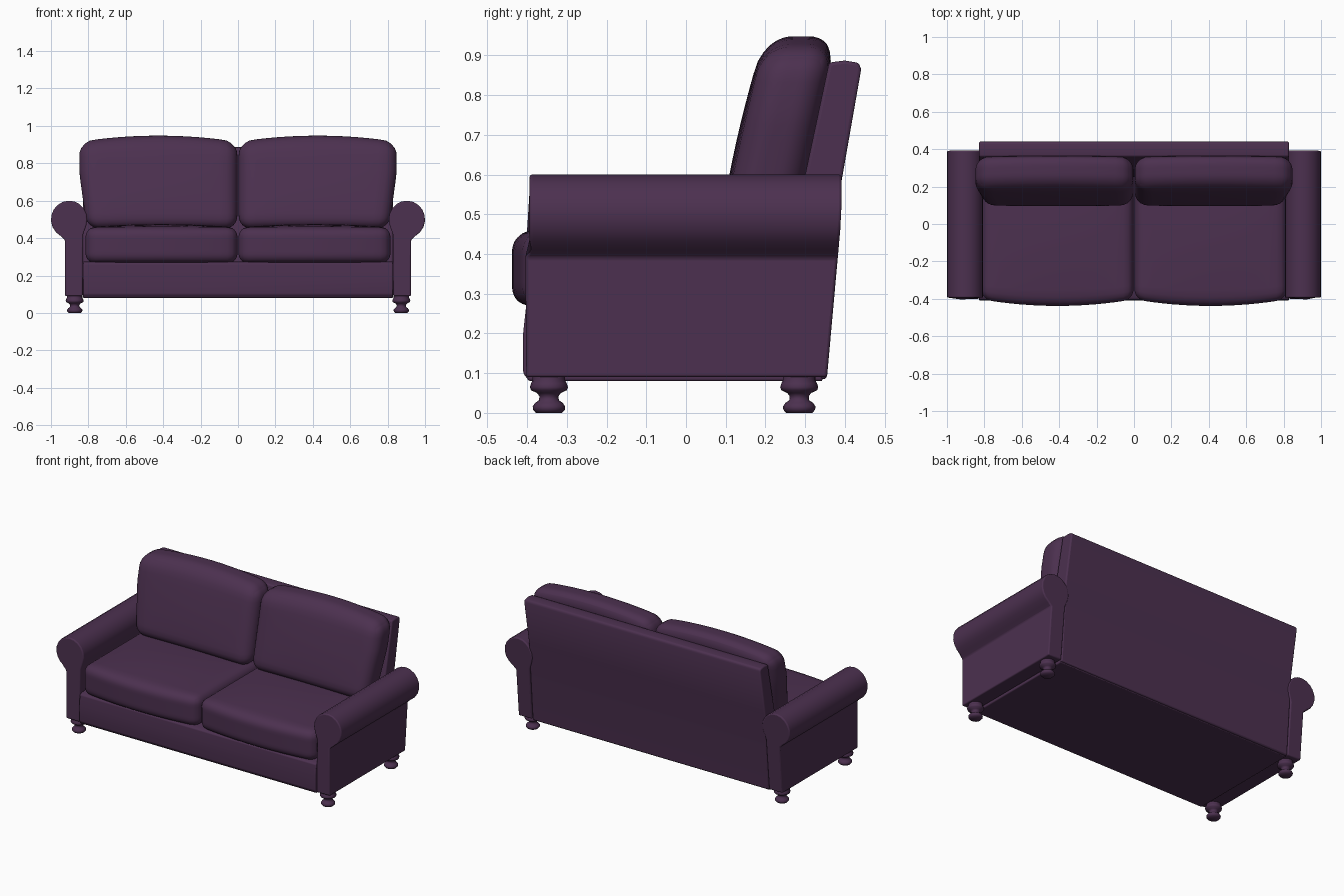
import bpy, bmesh, math
from mathutils import Vector

if "Cube" in bpy.data.objects:
    bpy.data.objects.remove(bpy.data.objects["Cube"])

fabric = bpy.data.materials.new("plum fabric")
fabric.diffuse_color = (0.072, 0.030, 0.079, 1)
fabric.use_nodes = True
fabric.node_tree.nodes["Principled BSDF"].inputs["Base Color"].default_value = fabric.diffuse_color


def finish(name, bm, bevel=0.0, angle=40):
    """Turn a bmesh into a smooth-shaded object with optional soft edges."""
    bmesh.ops.recalc_face_normals(bm, faces=bm.faces)
    mesh = bpy.data.meshes.new(name)
    bm.to_mesh(mesh)
    bm.free()
    mesh.materials.append(fabric)
    ob = bpy.data.objects.new(name, mesh)
    bpy.context.collection.objects.link(ob)
    if bevel:
        mod = ob.modifiers.new("soft edges", 'BEVEL')
        mod.width, mod.segments = bevel, 3
        mod.limit_method, mod.angle_limit = 'ANGLE', math.radians(35)
    bpy.ops.object.select_all(action='DESELECT')
    ob.select_set(True)
    bpy.context.view_layer.objects.active = ob
    bpy.ops.object.shade_smooth_by_angle(angle=math.radians(angle))
    return ob


def prism(name, start, end, bevel):
    """Join two matching outlines with walls and close both ends."""
    bm = bmesh.new()
    a = [bm.verts.new(p) for p in start]
    b = [bm.verts.new(p) for p in end]
    n = len(a)
    for i in range(n):
        j = (i + 1) % n
        bm.faces.new((a[i], a[j], b[j], b[i]))
    bm.faces.new(a)
    bm.faces.new(b)
    return finish(name, bm, bevel)


def cushion(name, lo, hi, r, shape, side):
    """Rounded box, then puffed by shape(position, u, v, w), u v w in -1..1."""
    lo, hi = Vector(lo), Vector(hi)
    mid, half = (lo + hi) / 2, (hi - lo) / 2
    bm = bmesh.new()
    bmesh.ops.create_cube(bm, size=2)
    bmesh.ops.subdivide_edges(bm, edges=bm.edges[:], cuts=17, use_grid_fill=True)
    for vert in bm.verts:
        uvw = Vector([math.sin(c * math.pi / 2) for c in vert.co])
        p = Vector([uvw[i] * half[i] for i in range(3)])
        core = Vector([max(r - half[i], min(half[i] - r, p[i])) for i in range(3)])
        p = mid + core + (p - core).normalized() * r
        p = shape(p, *uvw)
        vert.co = (p.x * side, p.y, p.z)
    return finish(name, bm, angle=60)


def seat_shape(p, u, v, w):
    # crowned top and bowed front
    if w > 0:
        p.z += 0.018 * w * (1 - u * u) * (1 - v * v)
    if v < 0:
        p.y += 0.035 * v * (1 - u * u)
    return p


def back_shape(p, u, v, w):
    # arched top, wider toward the top, leaning back
    if w > 0:
        p.z += 0.033 * w * (1 - u * u)
    p.x *= 1 + 0.05 * min(1, max(0, (p.z - 0.45) / 0.3))
    p.y += 0.225 * (p.z - 0.6)
    if v < 0:
        p.y += 0.012 * v * (1 - u * u) * (1 - w * w)
    return p


# Base with front rail
x0 = 0.828
rail = [(-0.395, 0.08), (-0.41, 0.10), (-0.41, 0.20), (-0.403, 0.265),
        (-0.38, 0.275), (0.30, 0.275), (0.345, 0.08)]
prism("base", [(-x0, y, z) for y, z in rail], [(x0, y, z) for y, z in rail], 0.006)

# Leaning back frame
frame = [(0.25, 0.085), (0.354, 0.085), (0.391, 0.58), (0.441, 0.865),
         (0.435, 0.881), (0.40, 0.887), (0.36, 0.882), (0.30, 0.60), (0.25, 0.40)]
prism("back_frame", [(-x0, y, z) for y, z in frame], [(x0, y, z) for y, z in frame], 0.008)

# Rolled arm outline: straight panel with a scroll on top
arm = [(0.83, 0.09), (0.925, 0.09), (0.925, 0.39)]
for i in range(15):
    t = math.radians(-62 + i * 262 / 14)
    arm.append((0.903 + 0.097 * math.cos(t), 0.5 + 0.1 * math.sin(t)))
arm.append((0.828, 0.42))


def arm_back(z):
    return min(0.392, 0.355 + 0.09 * (z - 0.09))


def arm_front(z):
    return -0.402 if z < 0.395 else -0.394


# Turned leg outline (radius, height)
leg = [(0.033, 0.0), (0.040, 0.008), (0.041, 0.016), (0.035, 0.025), (0.025, 0.032),
       (0.024, 0.042), (0.030, 0.050), (0.045, 0.057), (0.048, 0.065),
       (0.045, 0.074), (0.041, 0.082), (0.041, 0.096)]

for side, label in ((-1, "left"), (1, "right")):
    prism(label + "_arm", [(side * x, arm_front(z), z) for x, z in arm],
          [(side * x, arm_back(z), z) for x, z in arm], 0.007)
    cushion(label + "_seat_cushion", (0.003, -0.403, 0.267), (0.815, 0.25, 0.457),
            0.05, seat_shape, side)
    cushion(label + "_back_cushion", (0.003, 0.12, 0.45), (0.808, 0.302, 0.915),
            0.07, back_shape, side)
    # Legs
    for y, place in ((-0.345, "front"), (0.285, "back")):
        bm = bmesh.new()
        rings = []
        for r, z in leg:
            rings.append([bm.verts.new((side * 0.873 + r * math.cos(k * math.pi / 8),
                                        y + r * math.sin(k * math.pi / 8), z))
                          for k in range(16)])
        for a, b in zip(rings, rings[1:]):
            for k in range(16):
                m = (k + 1) % 16
                bm.faces.new((a[k], a[m], b[m], b[k]))
        bm.faces.new(rings[0])
        bm.faces.new(rings[-1])
        finish(label + "_" + place + "_leg", bm, angle=50)
